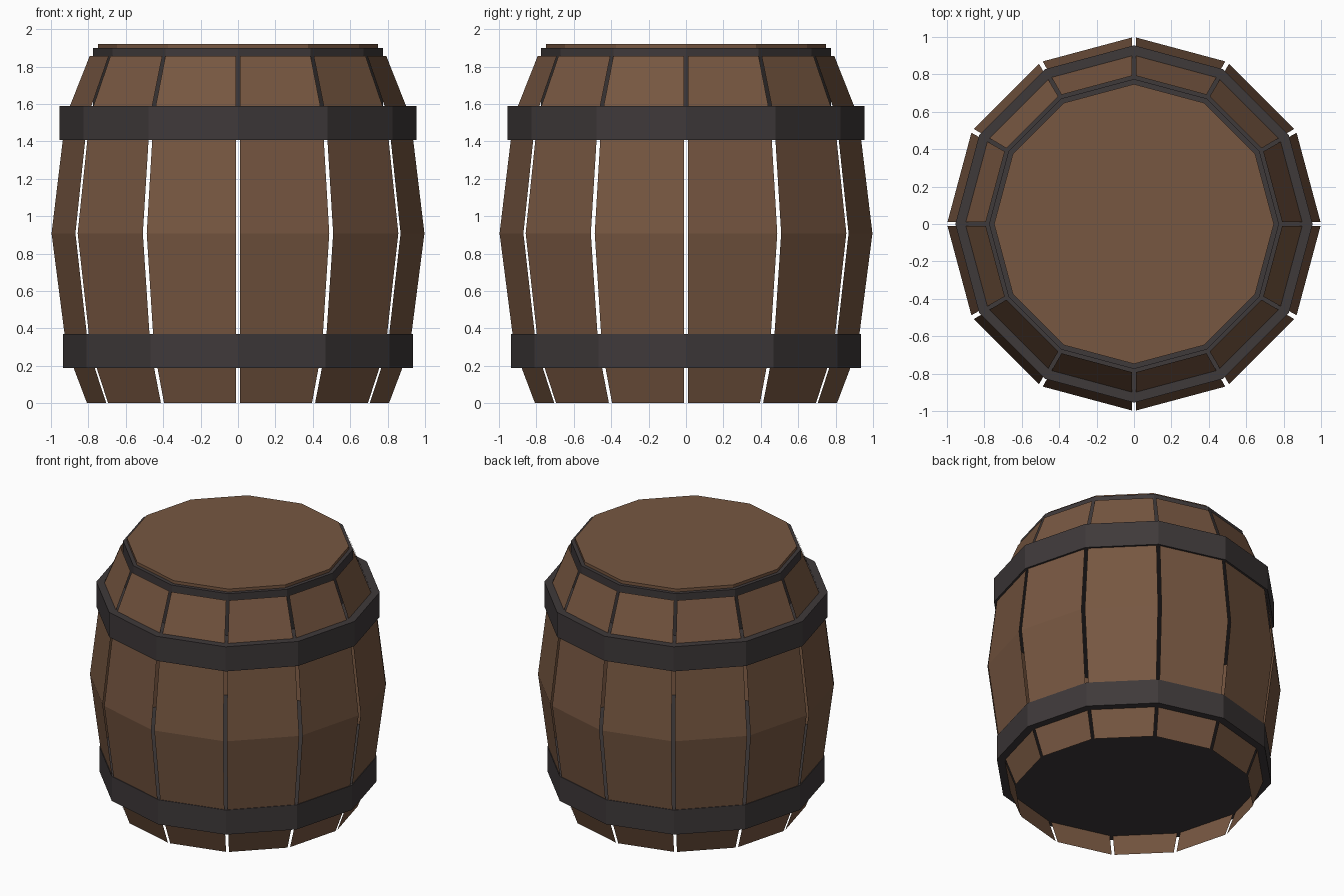
import bpy
import bmesh
from math import cos, sin, pi
from mathutils import Vector

SIDES = 12

cube = bpy.data.objects.get("Cube")
if cube:
    bpy.data.objects.remove(cube, do_unlink=True)


def make_material(name, color):
    mat = bpy.data.materials.new(name)
    mat.use_nodes = True
    mat.diffuse_color = (*color, 1)
    bsdf = mat.node_tree.nodes["Principled BSDF"]
    bsdf.inputs["Base Color"].default_value = (*color, 1)
    bsdf.inputs["Roughness"].default_value = 0.8
    return mat


wood = make_material("brown wood", (0.184, 0.095, 0.053))
iron = make_material("dark iron", (0.049, 0.041, 0.042))


def add_object(name, bm, mat):
    mesh = bpy.data.meshes.new(name)
    bm.to_mesh(mesh)
    bm.free()
    mesh.materials.append(mat)
    obj = bpy.data.objects.new(name, mesh)
    bpy.context.collection.objects.link(obj)
    return obj


def corner(i, radius, z):
    a = 2 * pi * i / SIDES
    return Vector((radius * cos(a), radius * sin(a), z))


def drum(name, radius, bottom, top, mat):
    """Solid twelve-sided disc with a corner on the x axis."""
    bm = bmesh.new()
    ring = [bm.verts.new(corner(i, radius, bottom)) for i in range(SIDES)]
    base = bm.faces.new(ring)
    out = bmesh.ops.extrude_face_region(bm, geom=[base], use_keep_orig=True)
    lifted = [v for v in out["geom"] if isinstance(v, bmesh.types.BMVert)]
    bmesh.ops.translate(bm, verts=lifted, vec=(0, 0, top - bottom))
    bmesh.ops.recalc_face_normals(bm, faces=bm.faces)
    return add_object(name, bm, mat)


# Bulging staves: thin bent boards with a narrow gap between neighbours
profile = [(0.81, 0), (0.92, 0.29), (1.0, 0.908), (0.925, 1.53), (0.795, 1.857)]
GAP = 0.024
for i in range(SIDES):
    bm = bmesh.new()
    rows = []
    for radius, z in profile:
        a, b = corner(i, radius, z), corner(i + 1, radius, z)
        rows.append([bm.verts.new(a.lerp(b, t)) for t in (GAP, 1 - GAP)])
    for low, high in zip(rows, rows[1:]):
        bm.faces.new((low[0], low[1], high[1], high[0]))
    add_object(f"stave_{i + 1}", bm, wood)

# Iron hoops, closed across the inside of the barrel
drum("lower_hoop", 0.935, 0.187, 0.369, iron)
drum("upper_hoop", 0.955, 1.406, 1.588, iron)

# Dark collar inside the top staves, with the wooden lid on it
drum("top_collar", 0.775, 1.5, 1.898, iron)
drum("lid", 0.748, 1.89, 1.92, wood)
